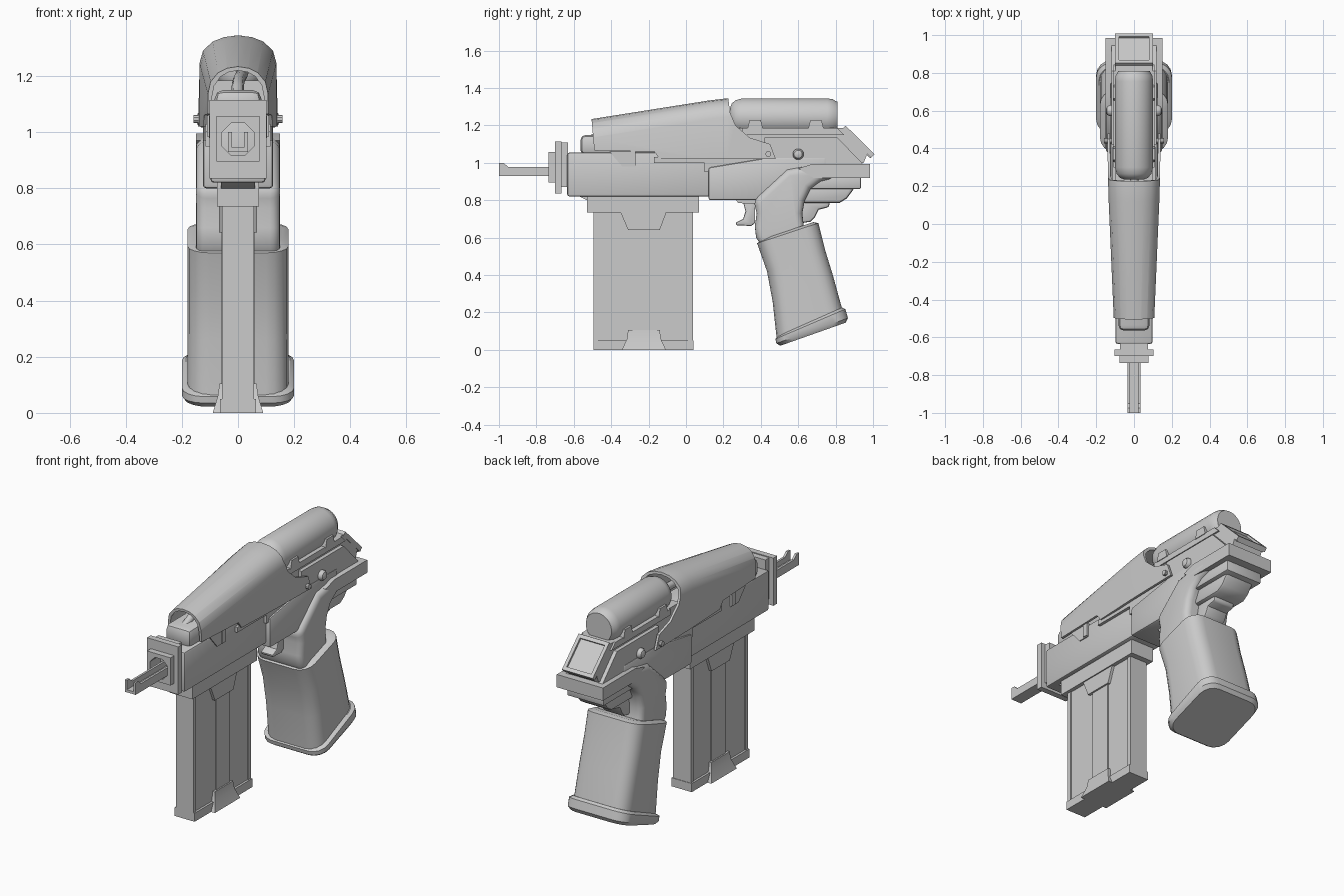
import bpy, bmesh, math
from mathutils import Vector

if "Cube" in bpy.data.objects:
    bpy.data.objects.remove(bpy.data.objects["Cube"])


def finish(name, bm, bevel=0, segs=2):
    bmesh.ops.recalc_face_normals(bm, faces=bm.faces)
    me = bpy.data.meshes.new(name)
    bm.to_mesh(me)
    bm.free()
    ob = bpy.data.objects.new(name, me)
    bpy.context.collection.objects.link(ob)
    if bevel:
        m = ob.modifiers.new("Bevel", 'BEVEL')
        m.width, m.segments, m.limit_method = bevel, segs, 'ANGLE'
        m.angle_limit = math.radians(60)
        apply(ob, m)
    return ob


def apply(ob, mod):
    bpy.context.view_layer.objects.active = ob
    bpy.ops.object.modifier_apply(modifier=mod.name)


def boolean(ob, cutter, op):
    m = ob.modifiers.new("Cut", 'BOOLEAN')
    m.object, m.operation, m.solver = cutter, op, 'EXACT'
    apply(ob, m)


def loft(name, rings, bevel=0, segs=2, caps=True, closed=False):
    """Skin a list of equal-length 3D rings."""
    bm = bmesh.new()
    vs = [[bm.verts.new(p) for p in r] for r in rings]
    n = len(vs[0])
    for a, b in zip(vs, vs[1:]):
        for i in range(n):
            bm.faces.new((a[i], a[(i + 1) % n], b[(i + 1) % n], b[i]))
    if caps:
        bm.faces.new(vs[0])
        bm.faces.new(vs[-1])
    return finish(name, bm, bevel, segs)


def prism(name, pts, x1, x0=None, bevel=0, segs=2):
    """Extrude a (y, z) side profile; with x0 given, make a mirrored pair."""
    spans = [(-x1, x1)] if x0 is None else [(x0, x1), (-x1, -x0)]
    bm = bmesh.new()
    for a, b in spans:
        f = [bm.verts.new((a, y, z)) for y, z in pts]
        g = [bm.verts.new((b, y, z)) for y, z in pts]
        bm.faces.new(f)
        bm.faces.new(g)
        for i in range(len(pts)):
            j = (i + 1) % len(pts)
            bm.faces.new((f[i], f[j], g[j], g[i]))
    return finish(name, bm, bevel, segs)


def box(name, y, z, x1, x0=None, bevel=0):
    return prism(name, [(y[0], z[0]), (y[1], z[0]), (y[1], z[1]), (y[0], z[1])], x1, x0, bevel)


def lathe(name, prof, centre, axis, n=24):
    """Turn a (radius, distance) profile about the x or y axis."""
    rings = []
    for r, d in prof:
        ring = []
        for i in range(n):
            a = 2 * math.pi * (i + 0.5) / n
            u, v = r * math.cos(a), r * math.sin(a)
            ring.append(Vector(centre) + Vector((d, u, v) if axis == 'x' else (u, d, v)))
        rings.append(ring)
    return loft(name, rings)


def round_section(front, back, hw, r=0.08, inset=0.0):
    """Rounded rectangle spanning front-to-back (y, z) points and +-hw in x."""
    f, b = Vector((0, *front)), Vector((0, *back))
    mid, d = (f + b) / 2, (b - f).normalized()
    hl, hw = (b - f).length / 2 - inset, hw - inset
    out = []
    for k, (sx, sy) in enumerate([(1, 1), (-1, 1), (-1, -1), (1, -1)]):
        for i in range(5):
            a = math.pi / 2 * (k + i / 4)
            out.append(mid + Vector((sx * (hw - r) + r * math.cos(a), 0, 0))
                       + d * (sy * (hl - r) + r * math.sin(a)))
    return out


# Feed rail at the muzzle
box("rail_floor", (-1.0, -0.6), (0.93, 0.945), 0.035)
prism("rail_walls", [(-1, 0.93), (-1, 1.0), (-0.975, 1.0), (-0.95, 0.977), (-0.6, 0.977), (-0.6, 0.93)], 0.035, 0.022)

# Muzzle plates with an octagonal bore
bore = lathe("bore_cutter", [(0.063, -0.8), (0.063, -0.55)], (0, 0, 0.975), 'y', 8)
bore.hide_render = True
for part in (box("muzzle_block", (-0.735, -0.695), (0.895, 1.057), 0.076),
             box("muzzle_plate", (-0.70, -0.665), (0.835, 1.115), 0.102),
             box("muzzle_collar", (-0.67, -0.63), (0.87, 1.11), 0.075)):
    boolean(part, bore, 'DIFFERENCE')
bpy.data.objects.remove(bore)

# Receiver
box("receiver", (-0.635, 0.3), (0.82, 1.055), 0.098, bevel=0.012)
box("inner_block", (-0.565, 0.3), (1.04, 1.15), 0.083, bevel=0.03)
prism("bolt_panel", [(-0.41, 1.06), (-0.34, 0.98), (-0.27, 0.98), (-0.27, 1.06)], 0.104, 0.09)
box("bolt_stop", (-0.30, -0.27), (0.985, 1.06), 0.11, 0.09)
box("receiver_side_rail", (-0.17, 0.48), (1.0, 1.03), 0.115)
prism("receiver_lug", [(-0.58, 0.825), (-0.53, 0.80), (-0.45, 0.80), (-0.45, 0.825)], 0.06)
prism("rear_receiver", [(0.12, 0.80), (0.38, 0.80), (0.75, 0.93), (0.75, 1.03), (0.45, 1.03), (0.12, 0.975)],
      0.125, bevel=0.012)
box("upper_receiver", (0.1, 0.5), (0.95, 1.03), 0.115)

# Tapered shroud: arched shell trimmed to its side outline
def arch(y, w, top):
    half = [(1, 0.95 - top), (1, -0.10), (0.91, -0.055), (0.66, -0.022), (0.36, -0.006)]
    ring = []
    for t, s in ((0, 1), (0.014, -1)):
        row = [((w - t) * a, top - t + b) for a, b in half] + [(0, top - t)]
        row += [(-x, z) for x, z in reversed(row[:-1])]
        ring += [(x, y, z) for x, z in row][::s]
    return ring

shroud = loft("shroud", [arch(-0.53, 0.106, 1.23), arch(0.12, 0.134, 1.333), arch(0.22, 0.137, 1.345), arch(0.5, 0.142, 1.345)])
outline = prism("shroud_cutter", [(-0.52, 1.4), (0.22, 1.4), (0.235, 1.27), (0.265, 1.20), (0.34, 1.135), (0.45, 1.10),
                                  (0.48, 1.02), (-0.14, 1.02), (-0.17, 1.06), (-0.49, 1.065)], 0.3)
boolean(shroud, outline, 'INTERSECT')
bpy.data.objects.remove(outline)

# Curved gas hose inside the shroud
path = [(0.0, -0.5, 1.13), (0.0, -0.40, 1.17), (0.015, -0.1, 1.21), (0.0, 0.28, 1.245)]
cu = bpy.data.curves.new("gas_hose", 'CURVE')
cu.dimensions, cu.bevel_depth, cu.bevel_resolution, cu.resolution_u = '3D', 0.022, 2, 6
sp = cu.splines.new('BEZIER')
sp.bezier_points.add(len(path) - 1)
for bp, p in zip(sp.bezier_points, path):
    bp.co, bp.handle_left_type, bp.handle_right_type = p, 'AUTO', 'AUTO'
bpy.context.collection.objects.link(bpy.data.objects.new("gas_hose", cu))

# Gas canister and its cradle
lathe("canister", [(0.05, 0.235), (0.075, 0.245), (0.092, 0.265), (0.102, 0.30), (0.102, 0.755), (0.098, 0.785),
                   (0.088, 0.80), (0.084, 0.81)], (0, 0, 1.243), 'y', 28)
for i, y in enumerate((0.37, 0.695)):
    prism(f"canister_clip_{i}", [(y - 0.042, 1.18), (y + 0.042, 1.18), (y + 0.03, 1.228), (y - 0.03, 1.228)], 0.112, 0.085)

# Rear housing
prism("rear_housing", [(0.2, 1.0), (0.2, 1.185), (0.84, 1.185), (0.97, 1.05), (0.95, 1.0)], 0.098)
prism("rear_side_panels", [(0.42, 0.97), (0.42, 1.135), (0.81, 1.135), (0.945, 0.995)], 0.12, 0.09)
prism("shoulder_strip", [(0.30, 1.15), (0.30, 1.185), (0.81, 1.185), (0.845, 1.15)], 0.108, 0.09)

# Slanted framed plate at the back
def slant(a, b, lo, hi):
    p, d, n = Vector((0.845, 1.19)), Vector((0.155, -0.152)), Vector((0.7, 0.714))
    return [tuple(p + d * t + n * h) for t, h in ((a, lo), (b, lo), (b, hi), (a, hi))]

prism("back_plate", slant(0, 1, -0.02, 0.0), 0.09)
prism("back_frame_sides", slant(0, 1, -0.015, 0.012), 0.1, 0.08)
for i, (a, b) in enumerate(((0, 0.1), (0.9, 1))):
    prism(f"back_frame_bar_{i}", slant(a, b, -0.015, 0.012), 0.085)

# Side pins
for s in (-1, 1):
    lathe(f"large_pin_{s}", [(0.03, 0), (0.03, s * 0.015), (0.022, s * 0.028), (0.008, s * 0.033)], (s * 0.115, 0.60, 1.046), 'x', 12)
    lathe(f"small_pin_{s}", [(0.015, 0), (0.015, s * 0.038)], (s * 0.12, 0.44, 1.047), 'x', 10)

# Stepped tail and grip neck
prism("tail_flange", [(0.68, 0.92), (0.985, 0.92), (0.985, 0.995), (0.68, 0.995), (0.6, 0.97)], 0.15)
box("tail_step", (0.6, 0.935), (0.86, 0.925), 0.12, bevel=0.008)
prism("tail_underside", [(0.6, 0.88), (0.91, 0.88), (0.89, 0.85), (0.86, 0.81), (0.82, 0.785), (0.6, 0.785)], 0.095, bevel=0.015)
prism("grip_neck", [(0.36, 0.80), (0.54, 0.965), (0.69, 0.993), (0.8, 0.993), (0.8, 0.92), (0.72, 0.90), (0.665, 0.86),
                    (0.635, 0.80), (0.622, 0.73), (0.63, 0.66), (0.65, 0.60), (0.42, 0.53), (0.375, 0.60), (0.368, 0.66),
                    (0.378, 0.73)], 0.15, bevel=0.045, segs=4)
prism("rear_lever", [(0.60, 0.80), (0.77, 0.80), (0.765, 0.763), (0.71, 0.75), (0.69, 0.71), (0.665, 0.685), (0.60, 0.675)],
      0.07, bevel=0.012)

# Trigger
prism("trigger", [(0.30, 0.81), (0.37, 0.81), (0.37, 0.68), (0.35, 0.663), (0.27, 0.665), (0.265, 0.68), (0.305, 0.70),
                  (0.318, 0.74)], 0.04, bevel=0.008)
prism("trigger_mount", [(0.26, 0.81), (0.38, 0.81), (0.37, 0.78), (0.28, 0.785)], 0.055)

# Grip sleeve and base cap
loft("grip", [round_section((0.39, 0.585), (0.702, 0.69), 0.18, inset=0.022),
              round_section((0.38, 0.57), (0.708, 0.678), 0.18),
              round_section((0.433, 0.42), (0.742, 0.54), 0.18),
              round_section((0.463, 0.26), (0.785, 0.40), 0.18),
              round_section((0.485, 0.06), (0.84, 0.20), 0.18)])
loft("grip_base", [round_section((0.482, 0.07), (0.848, 0.232), 0.2, inset=0.015),
                   round_section((0.478, 0.058), (0.852, 0.218), 0.2),
                   round_section((0.483, 0.035), (0.866, 0.17), 0.2),
                   round_section((0.492, 0.018), (0.866, 0.15), 0.2, inset=0.012)])

# Magazine
box("magazine_collar", (-0.53, 0.07), (0.735, 0.825), 0.075)
box("magazine_body", (-0.48, 0.02), (0.03, 0.75), 0.052)
for i, y in enumerate((-0.495, 0.012)):
    box(f"magazine_edge_{i}", (y, y + 0.025), (0.04, 0.75), 0.057)
box("magazine_rib", (-0.285, -0.155), (0.08, 0.66), 0.058)
prism("magazine_clip", [(-0.35, 0.735), (-0.105, 0.735), (-0.14, 0.642), (-0.31, 0.642)], 0.068)
box("magazine_base", (-0.495, 0.04), (0, 0.05), 0.065)

# Flared foot latch on both sides of the magazine base
def foot(z, hy, hx):
    return [(sx * hx, -0.225 + sy * hy, z) for sx, sy in ((1, 1), (-1, 1), (-1, -1), (1, -1))]

loft("magazine_foot", [foot(0, 0.118, 0.09), foot(0.06, 0.09, 0.072), foot(0.105, 0.085, 0.066)])

# Smooth shading with sharp edges kept
for ob in bpy.data.objects:
    ob.select_set(ob.type == 'MESH')
bpy.context.view_layer.objects.active = bpy.data.objects["grip"]
bpy.ops.object.shade_smooth_by_angle(angle=math.radians(35))
